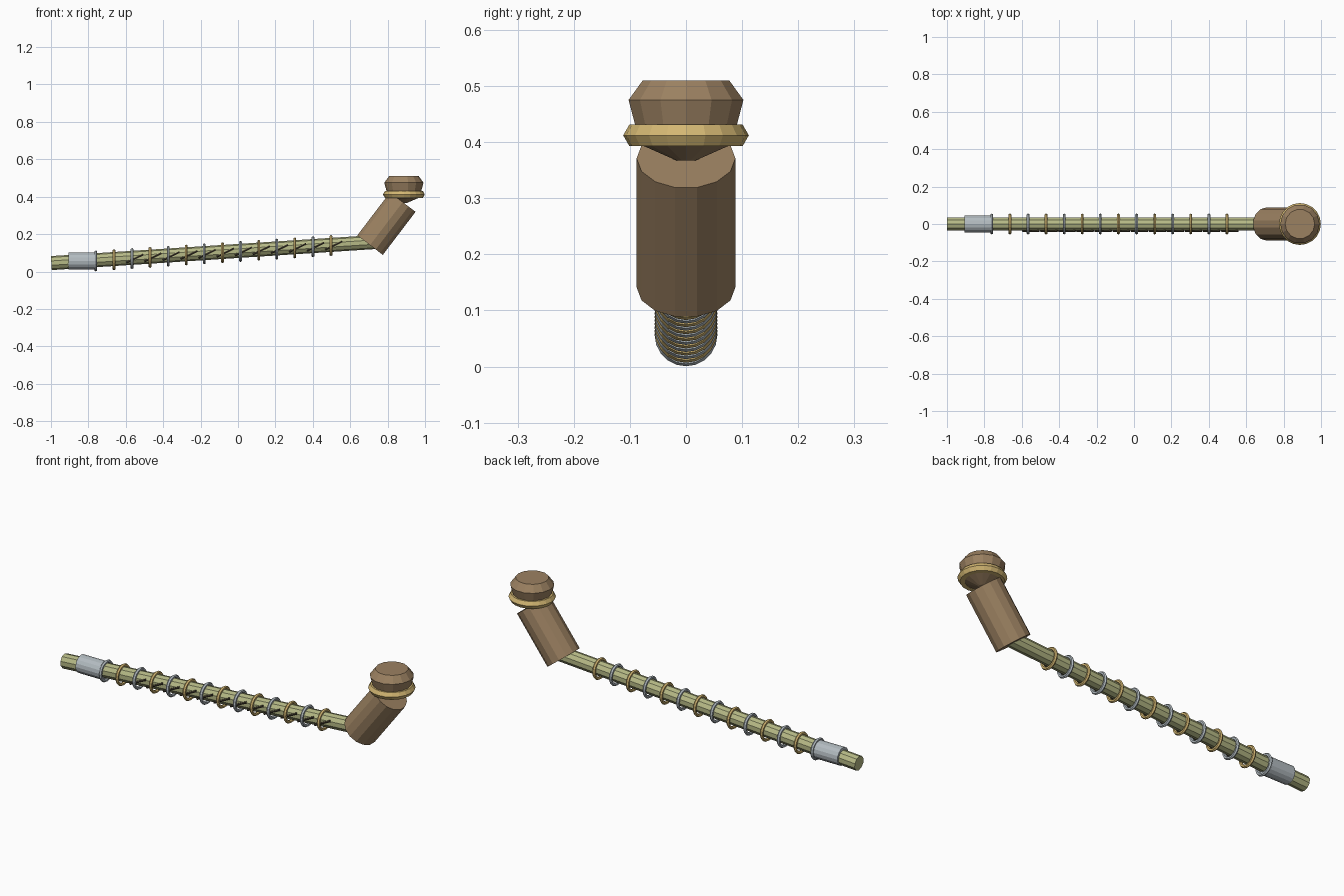
import bpy, bmesh
from math import cos, sin, pi
from mathutils import Vector

if "Cube" in bpy.data.objects:
    bpy.data.objects.remove(bpy.data.objects["Cube"])


def mat(name, rgb):
    m = bpy.data.materials.new(name)
    m.diffuse_color = (*rgb, 1)
    m.use_nodes = True
    m.node_tree.nodes["Principled BSDF"].inputs["Base Color"].default_value = m.diffuse_color
    return m


BAMBOO = mat("bamboo", (0.47, 0.49, 0.24))
BRONZE = mat("bronze", (0.33, 0.22, 0.12))
GOLD = mat("gold", (0.65, 0.47, 0.17))
SILVER = mat("silver", (0.45, 0.50, 0.53))
DARK = mat("dark_cord", (0.06, 0.05, 0.03))


def lathe(name, profile, sides, material, origin, axis=(0, 0, 1), closed=False, phase=0.0):
    """Spin (radius, height) points around an axis through origin."""
    bm = bmesh.new()
    rings = [[bm.verts.new((r * cos(2 * pi * (k + phase) / sides),
                            r * sin(2 * pi * (k + phase) / sides), h))
              for k in range(sides)] for r, h in profile]
    pairs = list(zip(rings, rings[1:]))
    if closed:
        pairs.append((rings[-1], rings[0]))
    else:
        bm.faces.new(rings[0])
        bm.faces.new(rings[-1])
    for a, b in pairs:
        for k in range(sides):
            j = (k + 1) % sides
            bm.faces.new((a[k], a[j], b[j], b[k]))
    bmesh.ops.recalc_face_normals(bm, faces=bm.faces)
    me = bpy.data.meshes.new(name)
    bm.to_mesh(me)
    bm.free()
    me.materials.append(material)
    ob = bpy.data.objects.new(name, me)
    bpy.context.collection.objects.link(ob)
    ob.location = origin
    ob.rotation_mode = 'QUATERNION'
    ob.rotation_quaternion = Vector(axis).to_track_quat('Z', 'Y')
    return ob


def rod(name, start, end, radius, sides, material, phase=0.0):
    d = Vector(end) - Vector(start)
    return lathe(name, [(radius, 0), (radius, d.length)], sides, material, start, d, phase=phase)


def torus(name, major, minor, sides, minor_sides, material, origin, axis):
    prof = [(major + minor * cos(2 * pi * i / minor_sides),
             minor * sin(2 * pi * i / minor_sides)) for i in range(minor_sides)]
    return lathe(name, prof, sides, material, origin, axis, closed=True)


# Long sloping shaft and the mouth end sleeve
rod("shaft", (-0.998, 0, 0.045), (0.755, 0, 0.159), 0.0375, 10, BAMBOO, phase=0.5)
rod("sleeve", (-0.905, 0, 0.056), (-0.76, 0, 0.056), 0.046, 16, SILVER)

# Alternating rings with a slanted cord beside them on the front
for i in range(14):
    x = -0.76 + 0.0967 * i
    z = 0.0565 + 0.0655 * (x + 0.76)
    torus(f"ring_{i + 1}", 0.0475, 0.0085, 20, 6, GOLD if i % 2 else SILVER, (x, 0, z), (1, 0, 0))
    if i >= 2:
        rod(f"cord_{i - 1}", (x - 0.03, -0.036, z - 0.022), (x + 0.06, -0.036, z + 0.022),
            0.006, 6, DARK)

# Elbow cylinder
rod("elbow", (0.706, 0, 0.141), (0.881, 0, 0.371), 0.088, 14, BRONZE)

# Bowl with collar
lathe("bowl", [(0.017, 0.367), (0.082, 0.395), (0.093, 0.431), (0.105, 0.475), (0.079, 0.51)],
      14, BRONZE, (0.887, 0, 0))
torus("collar", 0.09, 0.022, 20, 6, GOLD, (0.887, 0, 0.412), (0, 0, 1))
